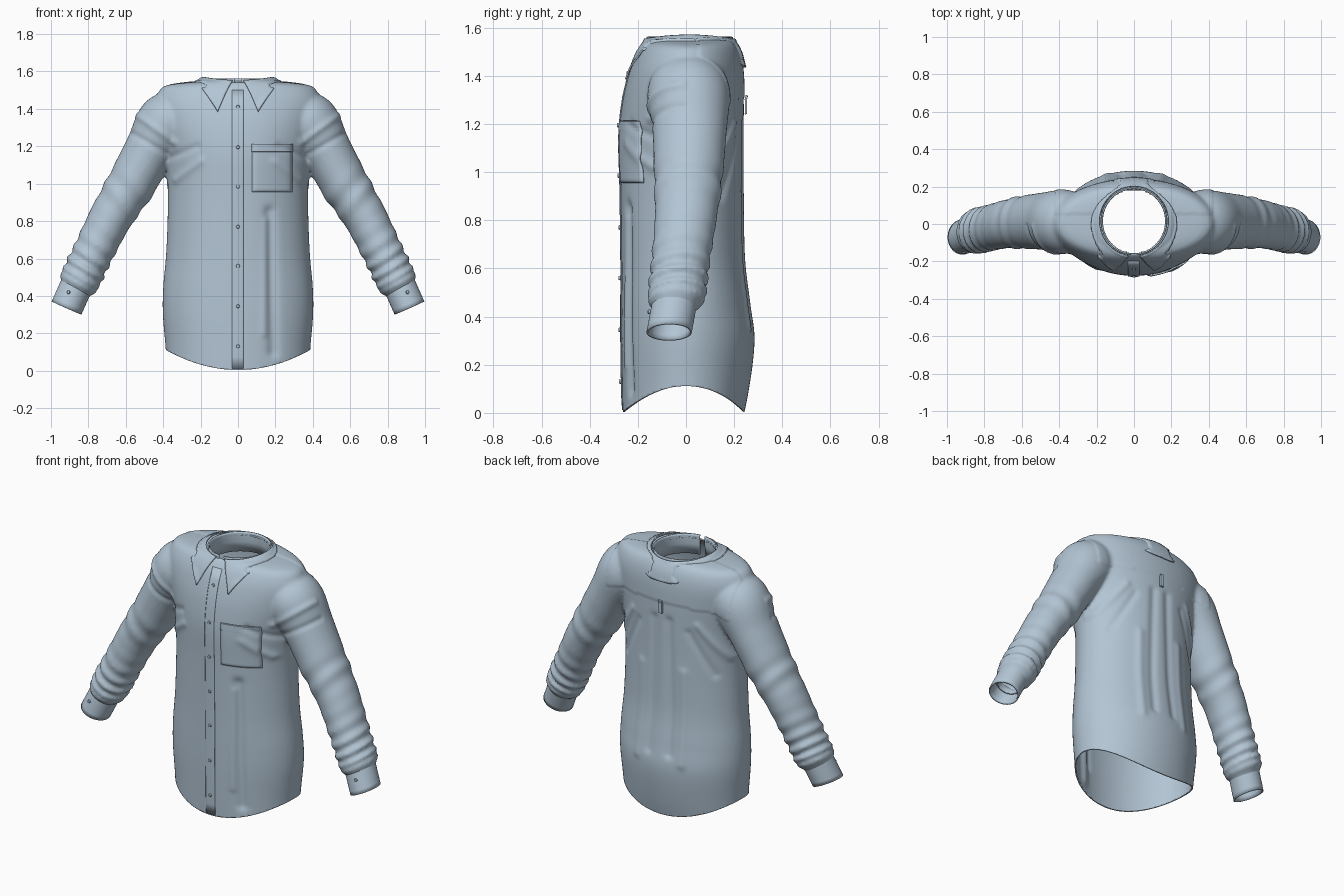
import bpy, bmesh, math
from mathutils import Vector
from mathutils.bvhtree import BVHTree

if "Cube" in bpy.data.objects:
    bpy.data.objects.remove(bpy.data.objects["Cube"])

cloth = bpy.data.materials.new("pale blue cloth")
cloth.use_nodes = True
COLOUR = (0.45, 0.56, 0.66, 1)
cloth.diffuse_color = COLOUR
cloth.node_tree.nodes["Principled BSDF"].inputs["Base Color"].default_value = COLOUR


def make(name, bm):
    mesh = bpy.data.meshes.new(name)
    bmesh.ops.recalc_face_normals(bm, faces=bm.faces)
    bm.to_mesh(mesh)
    bm.free()
    ob = bpy.data.objects.new(name, mesh)
    bpy.context.collection.objects.link(ob)
    mesh.materials.append(cloth)
    return ob


def finish(ob, thick=0, offset=-1):
    if thick:
        mod = ob.modifiers.new("thickness", "SOLIDIFY")
        mod.thickness, mod.offset = thick, offset
    bpy.ops.object.select_all(action="DESELECT")
    ob.select_set(True)
    bpy.context.view_layer.objects.active = ob
    bpy.ops.object.shade_smooth_by_angle(angle=math.radians(40))


def spline(keys, t):
    """Smooth curve through equally spaced keys, t in 0..1."""
    f = t * (len(keys) - 1)
    i = min(int(f), len(keys) - 2)
    f -= i
    a, b, c, d = (keys[max(0, min(len(keys) - 1, i + k))] for k in (-1, 0, 1, 2))
    return [q + f / 2 * (r - p + f * (2 * p - 5 * q + 4 * r - s + f * (3 * (q - r) + s - p)))
            for p, q, r, s in zip(a, b, c, d)]


def loft(bm, rows, closed=True, caps=False):
    grid = [[bm.verts.new(p) for p in row] for row in rows]
    n = len(grid[0])
    for lo, hi in zip(grid, grid[1:]):
        for j in range(n if closed else n - 1):
            k = (j + 1) % n
            bm.faces.new((lo[j], lo[k], hi[k], hi[j]))
    if caps:
        bm.faces.new(grid[0])
        bm.faces.new(grid[-1])


def bump(v, width):
    return math.exp(-(v / width) ** 2)


# torso: height, half width, front, back
TORSO = [(-0.1, .38, -.26, .22), (.1, .386, -.265, .262), (.3, .402, -.268, .285),
         (.45, .4, -.268, .268), (.65, .383, -.268, .245), (.95, .375, -.272, .24),
         (1.15, .39, -.277, .24), (1.3, .425, -.262, .24), (1.41, .445, -.235, .237),
         (1.48, .43, -.208, .225), (1.525, .385, -.18, .205), (1.545, .24, -.16, .19)]
# sleeve: x, y, z, radius across, radius front to back
SLEEVE = [(.26, .01, 1.4, .1, .13), (.37, .01, 1.33, .163, .17), (.47, .015, 1.18, .137, .155),
          (.575, .01, .99, .128, .143), (.68, 0, .82, .115, .13), (.785, -.025, .61, .108, .12),
          (.85, -.04, .475, .106, .118), (.865, -.045, .445, .092, .1),
          (.877, -.05, .42, .078, .085), (.9, -.06, .37, .078, .085)]
CIRCLE = [math.tau * k / 64 for k in range(64)]

bm = bmesh.new()
rows = []
for i in range(91):
    z, w, front, back = spline(TORSO, i / 90)
    rows.append([(w * math.cos(a), (back if math.sin(a) > 0 else -front) * math.sin(a), z)
                 for a in CIRCLE])
loft(bm, rows, caps=True)
for side in (1, -1):
    rows = []
    for i in range(141):
        t = i / 140
        x, y, z, r, ry = spline(SLEEVE, t)
        d = Vector(spline(SLEEVE, min(1, t + .02))[:3]) - Vector(spline(SLEEVE, max(0, t - .02))[:3])
        across = Vector((-d.z, 0, d.x)).normalized()
        row = []
        for a in CIRCLE:
            # gathered folds above the cuff, and a few at the elbow
            fold = .011 * bump(t - .6, .085) * math.sin(150 * t + 1.2 * math.sin(a + 1))
            fold += .006 * bump(t - .37, .05) * math.sin(85 * t + 2 * math.cos(a))
            p = Vector((x, y, z)) + across * (r + fold) * math.cos(a)
            p.y += (ry + fold) * math.sin(a)
            row.append((p.x * side, p.y, p.z))
        rows.append(row)
    loft(bm, rows, caps=True)
raw = make("shirt_body", bm)

# fuse torso and sleeves into one skin
mod = raw.modifiers.new("fuse", "REMESH")
mod.mode, mod.voxel_size = "VOXEL", .011
mod = raw.modifiers.new("relax", "SMOOTH")
mod.factor, mod.iterations = .5, 7
bm = bmesh.new()
bm.from_object(raw, bpy.context.evaluated_depsgraph_get())
raw.modifiers.clear()

# cloth folds: start, end (x, z), width, height, face side, mirrored
FOLDS = [((.19, .1), (.17, .85), .03, -.014, -1, False), ((.14, .2), (.15, .8), .02, .006, -1, False),
         ((.2, 1.12), (.33, 1.02), .02, .008, -1, True), ((.22, 1.2), (.36, 1.14), .018, -.007, -1, True),
         ((.34, 1.22), (.53, 1.36), .018, .009, -1, True), ((.38, 1.16), (.57, 1.27), .016, -.007, -1, True),
         ((.22, 1.2), (.36, 1.0), .02, .008, 1, True), ((.17, 1.15), (.3, .9), .02, -.007, 1, True),
         ((.07, .4), (.05, 1.2), .025, -.01, 1, True), ((.15, .35), (.14, .9), .025, .008, 1, True)]


def fold_height(p):
    total = 0
    for (ax, az), (bx, bz), width, height, face, mirrored in FOLDS:
        if p.y * face < 0:
            continue
        x = abs(p.x) if mirrored else p.x
        dx, dz = bx - ax, bz - az
        t = max(0, min(1, ((x - ax) * dx + (p.z - az) * dz) / (dx * dx + dz * dz)))
        total += height * bump(math.hypot(x - ax - t * dx, p.z - az - t * dz), width)
    # yoke seam across the back
    if p.y > .05 and abs(p.x) < .42 and p.z > 1.31 - .2 * p.x ** 2:
        total += .004
    return total


bm.normal_update()
for v, h in [(v, fold_height(v.co)) for v in bm.verts]:
    v.co += v.normal * h

# trim the curved hem, the wrists and the neck hole
for v in bm.verts:
    v.co.z -= .72 * v.co.x ** 2 if abs(v.co.x) < .45 and v.co.z < .4 else 0
low = [f for f in bm.faces if f.calc_center_median().z < .2 and abs(f.calc_center_median().x) < .45]
geom = low + list({e for f in low for e in f.edges}) + list({v for f in low for v in f.verts})
bmesh.ops.bisect_plane(bm, geom=geom, plane_co=(0, 0, .004), plane_no=(0, 0, -1), clear_outer=True)
for v in bm.verts:
    v.co.z += .72 * v.co.x ** 2 if abs(v.co.x) < .45 and v.co.z + .72 * v.co.x ** 2 < .4 else 0
for side in (1, -1):
    end = [f for f in bm.faces if f.calc_center_median().x * side > .7]
    geom = end + list({e for f in end for e in f.edges}) + list({v for f in end for v in f.verts})
    bmesh.ops.bisect_plane(bm, geom=geom, plane_co=(.89 * side, 0, .4),
                           plane_no=(.42 * side, 0, -.9), clear_outer=True)
hole = [v for v in bm.verts if v.co.z > 1.35 and math.hypot(v.co.x, v.co.y - .015) < .166]
bmesh.ops.delete(bm, geom=hole, context="VERTS")
bm.to_mesh(raw.data)
skin = BVHTree.FromBMesh(bm)
bm.free()
finish(raw, .008)


def on_skin(x, z, face=-1, lift=0):
    hit = skin.ray_cast(Vector((x, face, z)), Vector((0, -face, 0)))[0]
    return Vector((x, (hit.y if hit else .25 * face) + face * lift, z))


def patch(name, x0, x1, z0, z1, lift, face=-1, point=0):
    """Thin panel lying on the cloth, with an optional dipped lower edge."""
    rows = []
    for i in range(25):
        row = []
        for j in range(13):
            x = x0 + (x1 - x0) * j / 12
            z = z0 + (z1 - z0) * i / 24 - point * (1 - i / 24) * (1 - abs(j / 6 - 1))
            row.append(on_skin(x, z, face, lift if 0 < i < 24 and 0 < j < 12 else lift * .4))
        rows.append(row)
    bm = bmesh.new()
    loft(bm, rows, closed=False)
    finish(make(name, bm), .003, 0)


patch("button_placket", -.032, .03, .012, 1.5, .004)
patch("chest_pocket", .075, .29, .955, 1.21, .009)
patch("pocket_hem", .073, .292, 1.17, 1.212, .011)
patch("back_loop", -.012, .012, 1.24, 1.32, .012, face=1)


def button(name, place, normal):
    bm = bmesh.new()
    bmesh.ops.create_cone(bm, cap_ends=True, segments=16, radius1=.01, radius2=.008, depth=.008)
    ob = make(name, bm)
    ob.location = place
    ob.rotation_mode = "QUATERNION"
    ob.rotation_quaternion = Vector(normal).to_track_quat("Z", "Y")
    finish(ob)


for k, z in enumerate((.13, .345, .56, .77, .985, 1.195, 1.41)):
    button(f"front_button_{k + 1}", on_skin(0, z, -1, .008), (0, -1, 0))

# cuffs
for side, word in ((1, "left"), (-1, "right")):
    start, stop = Vector((.857, -.045, .47)), Vector((.917, -.07, .335))
    across = Vector((.914, 0, .406))
    rows = []
    for i in range(7):
        c = start.lerp(stop, i / 6)
        rows.append([((c.x + across.x * .087 * math.cos(a)) * side, c.y + .094 * math.sin(a),
                      c.z + across.z * .087 * math.cos(a)) for a in CIRCLE])
    bm = bmesh.new()
    loft(bm, rows)
    finish(make(word + "_cuff", bm), .008)
    button(word + "_cuff_button", (.907 * side, -.154, .42), (.2 * side, -1, 0))

# collar stand inside the neck, open at the front
bm = bmesh.new()
rows = []
for z, r in ((1.44, .176), (1.5, .173), (1.55, .17), (1.562, .172)):
    rows.append([(r * math.sin(a), .015 - r * 1.03 * math.cos(a), z)
                 for a in [.1 + (math.tau - .2) * k / 72 for k in range(73)]])
loft(bm, rows, closed=False)
finish(make("collar_stand", bm), .008, 0)

# folded collar: lower edge from the front point round to the back
EDGE = [(.108, -.25, 1.385), (.15, -.222, 1.45), (.2, -.15, 1.515), (.228, -.03, 1.537),
        (.215, .09, 1.53), (.16, .18, 1.48), (.085, .235, 1.44), (0, .248, 1.435)]
left = [Vector(spline(EDGE, k / 40)) for k in range(41)]
lower = left + [Vector((-p.x, p.y, p.z)) for p in reversed(left[:-1])]
rows = []
for i in range(13):
    v = i / 12
    row = []
    for k, p in enumerate(lower):
        a = .16 + (math.tau - .32) * k / (len(lower) - 1)
        tilt = .008 * (1 + math.cos(2 * a)) / 2
        top = Vector((.184 * math.sin(a), .015 - .188 * math.cos(a), 1.568 - tilt * 2))
        q = top.lerp(p, v)
        q.z += .006 * math.sin(math.pi * v)
        row.append(q)
    rows.append(row)
bm = bmesh.new()
loft(bm, rows, closed=False)
collar = make("collar", bm)
mod = collar.modifiers.new("rest on cloth", "SHRINKWRAP")
mod.target, mod.wrap_mode, mod.offset = raw, "OUTSIDE", .007
finish(collar, .007, 0)
